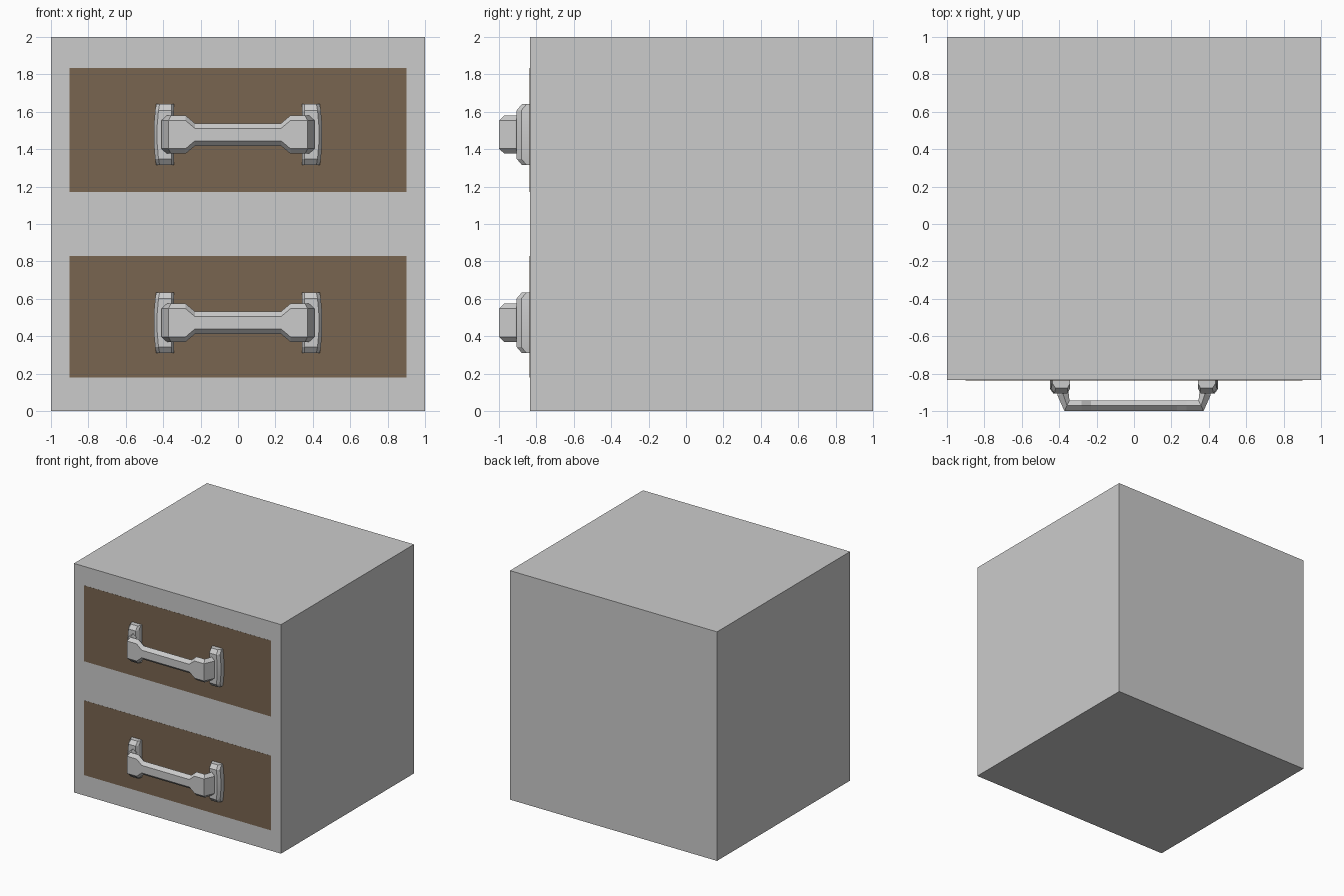
import bpy, bmesh, math

if "Cube" in bpy.data.objects:
    bpy.data.objects.remove(bpy.data.objects["Cube"])

FRONT = -0.835  # y of the cabinet face


def finish(name, bm, smooth=False):
    bmesh.ops.recalc_face_normals(bm, faces=bm.faces)
    me = bpy.data.meshes.new(name)
    bm.to_mesh(me)
    bm.free()
    ob = bpy.data.objects.new(name, me)
    bpy.context.collection.objects.link(ob)
    if smooth:
        bpy.ops.object.select_all(action='DESELECT')
        ob.select_set(True)
        bpy.context.view_layer.objects.active = ob
        bpy.ops.object.shade_smooth_by_angle(angle=math.radians(20))
    return ob


def box(name, x0, x1, y0, y1, z0, z1):
    bm = bmesh.new()
    bmesh.ops.create_cube(bm, size=1)
    for v in bm.verts:
        v.co = ((x0 + x1) / 2 + v.co.x * (x1 - x0),
                (y0 + y1) / 2 + v.co.y * (y1 - y0),
                (z0 + z1) / 2 + v.co.z * (z1 - z0))
    return finish(name, bm)


def loft(name, rings, smooth=False):
    bm = bmesh.new()
    rows = [[bm.verts.new(p) for p in r] for r in rings]
    n = len(rows[0])
    for a, b in zip(rows, rows[1:]):
        for i in range(n):
            j = (i + 1) % n
            bm.faces.new((a[i], a[j], b[j], b[i]))
    bm.faces.new(rows[0])
    bm.faces.new(rows[-1])
    return finish(name, bm, smooth)


def grip(name, zc):
    # outer x, outer y, inner x, inner y, half height; right half, then mirrored
    half = [(0.40, -0.86, 0.35, -0.86, 0.102),
            (0.41, -0.915, 0.35, -0.90, 0.102),
            (0.372, -1.0, 0.345, -0.943, 0.102),
            (0.28, -1.0, 0.28, -0.943, 0.102),
            (0.23, -1.0, 0.23, -0.943, 0.06)]
    path = half + [(-a, b, -c, d, h) for a, b, c, d, h in reversed(half)]
    rings = []
    for ox, oy, ix, iy, h in path:
        mx, my, k = (ox + ix) / 2, (oy + iy) / 2, h - 0.027
        rings.append([(ox, oy, zc - k), (ox, oy, zc + k), (mx, my, zc + h),
                      (ix, iy, zc + k), (ix, iy, zc - k), (mx, my, zc - h)])
    loft(name, rings)


def mount(name, side, zc):
    # z offset, outer x, front y
    ends = [(0.163, 0.437, -0.877), (0.13, 0.443, -0.905), (0.05, 0.45, -0.905)]
    rows = [(-z, x, y) for z, x, y in ends] + ends[::-1]
    rings = []
    for z, x, y in rows:
        prof = [(0.342, FRONT + 0.01), (0.342, y + 0.025), (0.356, y),
                (x - 0.018, y), (x, y + 0.025), (x, FRONT + 0.01)]
        rings.append([(side * px, py, zc + z) for px, py in prof])
    loft(name, rings, True)


# cabinet body
box("cabinet_body", -1, 1, FRONT, 1, 0, 2)

# drawer fronts with handles
brown = bpy.data.materials.new("drawer_brown")
brown.diffuse_color = (0.19, 0.13, 0.08, 1)
brown.use_nodes = True
brown.node_tree.nodes["Principled BSDF"].inputs["Base Color"].default_value = brown.diffuse_color
for label, z0, z1, zc in (("lower", 0.178, 0.83, 0.472),
                          ("upper", 1.172, 1.834, 1.478)):
    panel = box(label + "_drawer_front", -0.902, 0.902,
                FRONT - 0.001, FRONT + 0.01, z0, z1)
    panel.data.materials.append(brown)
    grip(label + "_handle_grip", zc)
    for side, word in ((-1, "left"), (1, "right")):
        mount(f"{label}_handle_mount_{word}", side, zc)
